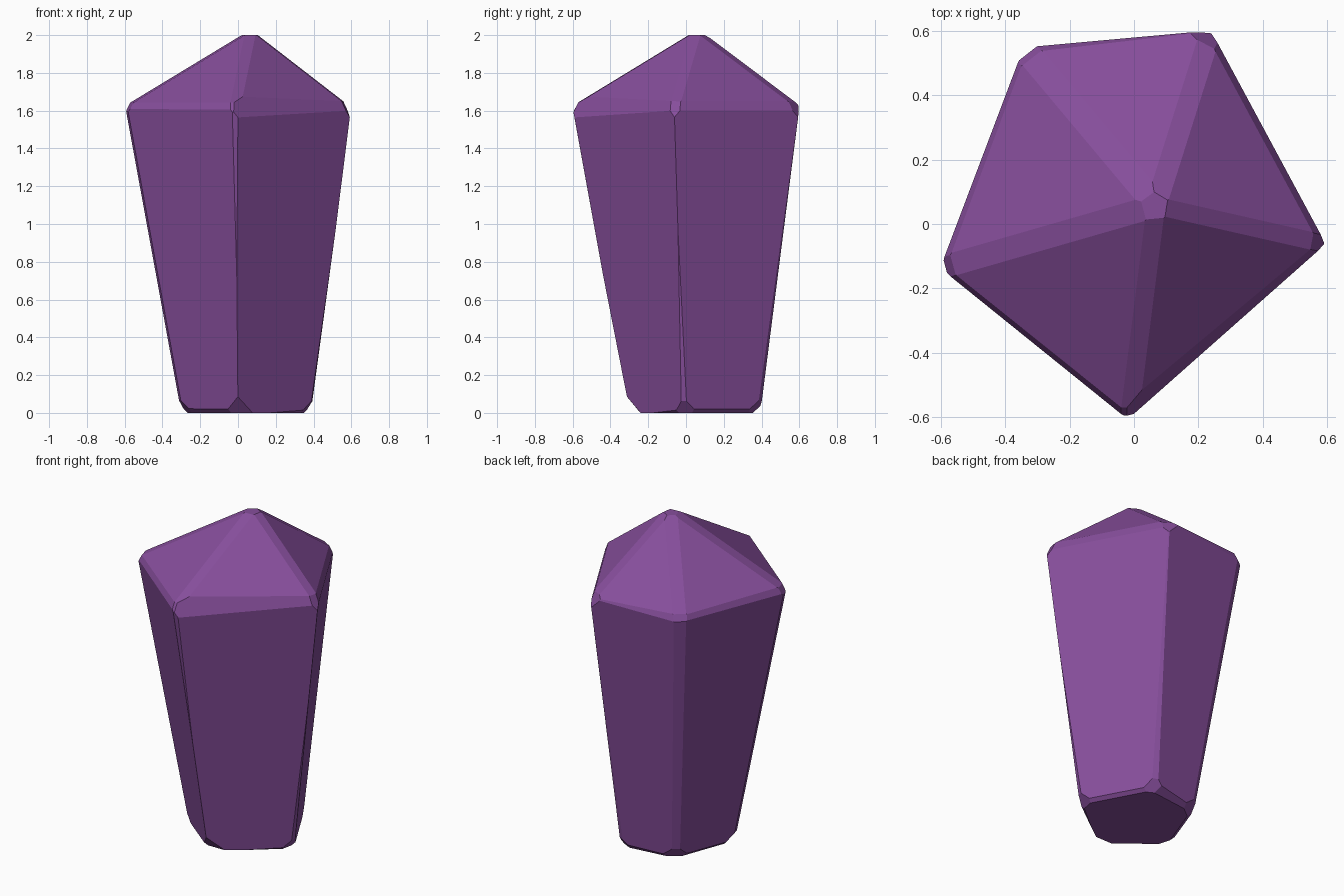
import bpy, bmesh
from mathutils import Vector

if "Cube" in bpy.data.objects:
    bpy.data.objects.remove(bpy.data.objects["Cube"])

# Outline of the crystal: wide shoulder ring, narrow base ring, one tip
shoulder = [(-0.015, -0.613), (0.60, -0.06), (0.242, 0.605), (-0.345, 0.555), (-0.607, -0.135)]
base = [(0.0, -0.293), (0.395, -0.01), (0.174, 0.40), (-0.168, 0.339), (-0.308, -0.05)]
verts = [(x, y, 0.0) for x, y in base] + [(x, y, 1.63) for x, y in shoulder] + [(0.07, 0.06, 2.04)]
n = 5
bm = bmesh.new()
vs = [bm.verts.new(v) for v in verts]
bm.faces.new(vs[:n][::-1])
for i in range(n):
    j = (i + 1) % n
    bm.faces.new((vs[i], vs[j], vs[n + j], vs[n + i]))
    bm.faces.new((vs[n + i], vs[n + j], vs[2 * n]))
bm.normal_update()


def mean_normal(faces):
    return sum((f.normal for f in faces), Vector()).normalized()


# Planes that shave every edge thinly and every corner more deeply
cuts = []
for e in bm.edges:
    no = mean_normal(e.link_faces)
    cuts.append((e.verts[0].co - no * 0.013, no))
for v in bm.verts:
    no = mean_normal(v.link_faces)
    depth = 0.035
    if v.co.z < 0.1:
        depth = 0.042
    elif v.co.z > 1.9:
        no, depth = Vector((0, 0, 1)), 0.04
    cuts.append((v.co - no * depth, no))

for co, no in cuts:
    bmesh.ops.bisect_plane(bm, geom=bm.verts[:] + bm.edges[:] + bm.faces[:], dist=1e-5,
                           plane_co=co, plane_no=no, clear_outer=True)
    rim = [e for e in bm.edges if e.is_boundary]
    if rim:
        bmesh.ops.holes_fill(bm, edges=rim, sides=0)
bmesh.ops.remove_doubles(bm, verts=bm.verts, dist=1e-4)
bmesh.ops.recalc_face_normals(bm, faces=bm.faces)

# Centre on the origin and stand on the ground
lo = [min(v.co[k] for v in bm.verts) for k in range(3)]
hi = [max(v.co[k] for v in bm.verts) for k in range(3)]
shift = Vector((-(lo[0] + hi[0]) / 2, -(lo[1] + hi[1]) / 2, -lo[2]))
bmesh.ops.translate(bm, verts=bm.verts, vec=shift)

mesh = bpy.data.meshes.new("crystal")
bm.to_mesh(mesh)
bm.free()
crystal = bpy.data.objects.new("crystal", mesh)
bpy.context.collection.objects.link(crystal)
purple = bpy.data.materials.new("purple")
purple.diffuse_color = (0.24, 0.076, 0.33, 1)
purple.use_nodes = True
purple.node_tree.nodes["Principled BSDF"].inputs["Base Color"].default_value = purple.diffuse_color
mesh.materials.append(purple)
